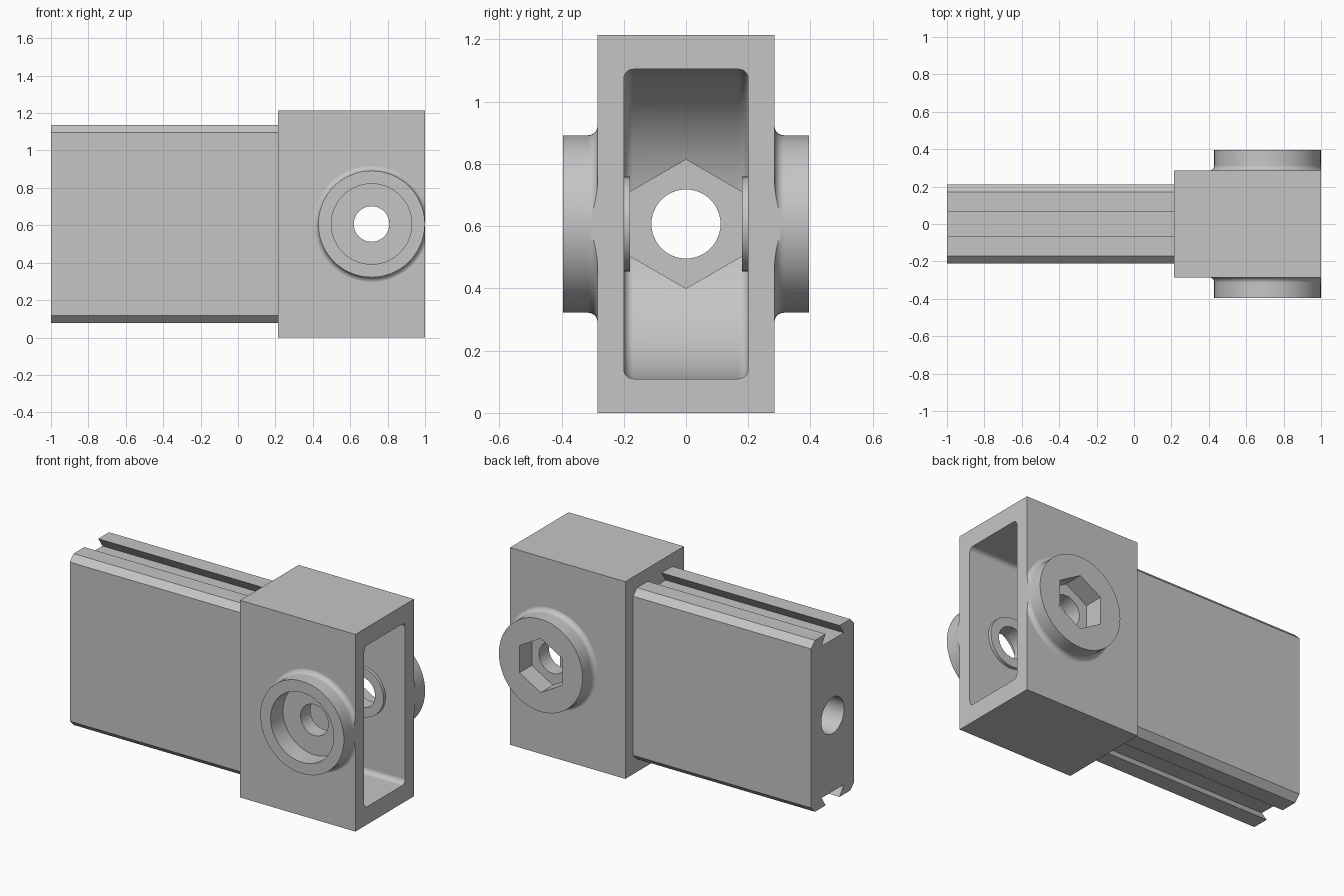
import bpy, bmesh
from math import pi, cos, sin, radians
from mathutils import Vector

old = bpy.data.objects.get("Cube")
if old:
    bpy.data.objects.remove(old, do_unlink=True)

grey = bpy.data.materials.new("plain grey")
grey.use_nodes = True
colour = (0.56, 0.56, 0.56, 1)
grey.diffuse_color = colour
grey.node_tree.nodes["Principled BSDF"].inputs["Base Color"].default_value = colour

CX, CZ = 0.714, 0.607        # axle centre
HALF_Y = 0.285               # half thickness of the housing
BOSS_Y, BOSS_R, FILLET = 0.395, 0.285, 0.03
WHEEL_R, POCKET_Y = 0.4975, 0.2


def finish(name, bm):
    bmesh.ops.recalc_face_normals(bm, faces=bm.faces[:])
    mesh = bpy.data.meshes.new(name)
    bm.to_mesh(mesh)
    bm.free()
    mesh.materials.append(grey)
    ob = bpy.data.objects.new(name, mesh)
    bpy.context.collection.objects.link(ob)
    return ob


def circle(u, v, r, n=64, start=0.0, sweep=2 * pi):
    return [(u + r * cos(start + sweep * i / n), v + r * sin(start + sweep * i / n))
            for i in range(n)]


def prism(name, outline, axis, lo, hi, rim=0.0):
    """Extrude an outline along x (outline in y, z) or y (outline in x, z)."""
    bm = bmesh.new()

    def place(p, d):
        return (d, p[0], p[1]) if axis == "x" else (p[0], d, p[1])
    rings = [[bm.verts.new(place(p, d)) for p in outline] for d in (lo, hi)]
    caps = [bm.faces.new(r) for r in rings]
    n = len(outline)
    for i in range(n):
        j = (i + 1) % n
        bm.faces.new((rings[0][i], rings[0][j], rings[1][j], rings[1][i]))
    bmesh.ops.recalc_face_normals(bm, faces=bm.faces[:])
    if rim:
        edges = list({e for f in caps for e in f.edges})
        bmesh.ops.bevel(bm, geom=edges, offset=rim, segments=4, profile=0.5,
                        affect="EDGES", clamp_overlap=False)
    return finish(name, bm)


def box(name, x0, x1, hy, z0, z1):
    return prism(name, [(-hy, z0), (hy, z0), (hy, z1), (-hy, z1)], "x", x0, x1)


def lathe(name, profile, n=72):
    """Revolve (radius, y) points around the axle."""
    bm = bmesh.new()
    rings = [[bm.verts.new((x, y, z)) for x, z in circle(CX, CZ, r, n)]
             for r, y in profile]
    for a, b in zip(rings, rings[1:]):
        for i in range(n):
            j = (i + 1) % n
            bm.faces.new((a[i], a[j], b[j], b[i]))
    bm.faces.new(rings[0])
    bm.faces.new(rings[-1])
    return finish(name, bm)


def combine(target, tool, operation):
    mod = target.modifiers.new(operation, "BOOLEAN")
    mod.operation, mod.solver, mod.object = operation, "EXACT", tool
    bpy.context.view_layer.objects.active = target
    bpy.ops.object.modifier_apply(modifier=mod.name)
    bpy.data.objects.remove(tool, do_unlink=True)


# Housing block, left long on the open end and trimmed later
body = box("axle_bracket", 0.214, 1.1, HALF_Y, 0, 1.215)

# Rail: chamfered bar with a dovetail slot along top and bottom
quarter = [(0.21, 0.49), (0.172, 0.528), (0.068, 0.528), (0.108, 0.468)]
right_top = quarter
left_top = [(-y, z) for y, z in reversed(quarter)]
upper = right_top + left_top
lower = [(-y, -z) for y, z in upper]
combine(body, prism("rail", [(y, CZ + z) for y, z in upper + lower], "x", -1, 0.3), "UNION")

# Round bosses on both sides with a fillet at the foot
half = [(BOSS_R + FILLET, 0.26)]
for i in range(6):
    a = pi / 2 * i / 5
    half.append((BOSS_R + FILLET * (1 - sin(a)), HALF_Y - 0.0005 + FILLET * (1 - cos(a))))
half.append((BOSS_R, BOSS_Y))
profile = [(r, -y) for r, y in reversed(half)] + half
combine(body, lathe("bosses", profile), "UNION")
combine(body, box("end_trim", 1, 1.4, 0.6, -0.2, 1.5), "DIFFERENCE")

# Wheel pocket: round at the back, straight towards the open end
pocket = circle(CX, CZ, WHEEL_R, 64, pi / 2, pi)
pocket += [(CX, CZ - WHEEL_R), (1.2, CZ - WHEEL_R), (1.2, CZ + WHEEL_R)]
combine(body, prism("wheel_pocket", pocket, "y", -POCKET_Y, POCKET_Y, 0.03), "DIFFERENCE")

# Spacer rings on the pocket walls
for side in (-1, 1):
    lo, hi = sorted((side * 0.18, side * 0.24))
    combine(body, prism("spacer", circle(CX, CZ, 0.152), "y", lo, hi), "UNION")

# Axle hole, round bolt head recess at the front, hexagonal nut recess at the back
combine(body, prism("axle_hole", circle(CX, CZ, 0.095, 48), "y", -0.6, 0.6), "DIFFERENCE")
combine(body, prism("head_recess", circle(CX, CZ, 0.215), "y", -0.6, -0.275), "DIFFERENCE")
combine(body, prism("nut_recess", circle(CX, CZ, 0.167, 6, pi / 2), "y", 0.275, 0.6), "DIFFERENCE")

# Lengthwise hole through the rail and its hexagonal seat behind the wheel
combine(body, prism("rail_hole", circle(0, CZ, 0.111, 48), "x", -1.2, 0.5), "DIFFERENCE")
combine(body, prism("rail_seat", circle(0, CZ, 0.207, 6, pi / 2), "x", 0.12, 0.5), "DIFFERENCE")

# Smooth the round surfaces, keep the machined edges crisp
bpy.ops.object.select_all(action="DESELECT")
body.select_set(True)
bpy.context.view_layer.objects.active = body
bpy.ops.object.shade_smooth_by_angle(angle=radians(28))
weighted = body.modifiers.new("even_shading", "WEIGHTED_NORMAL")
weighted.keep_sharp = True
